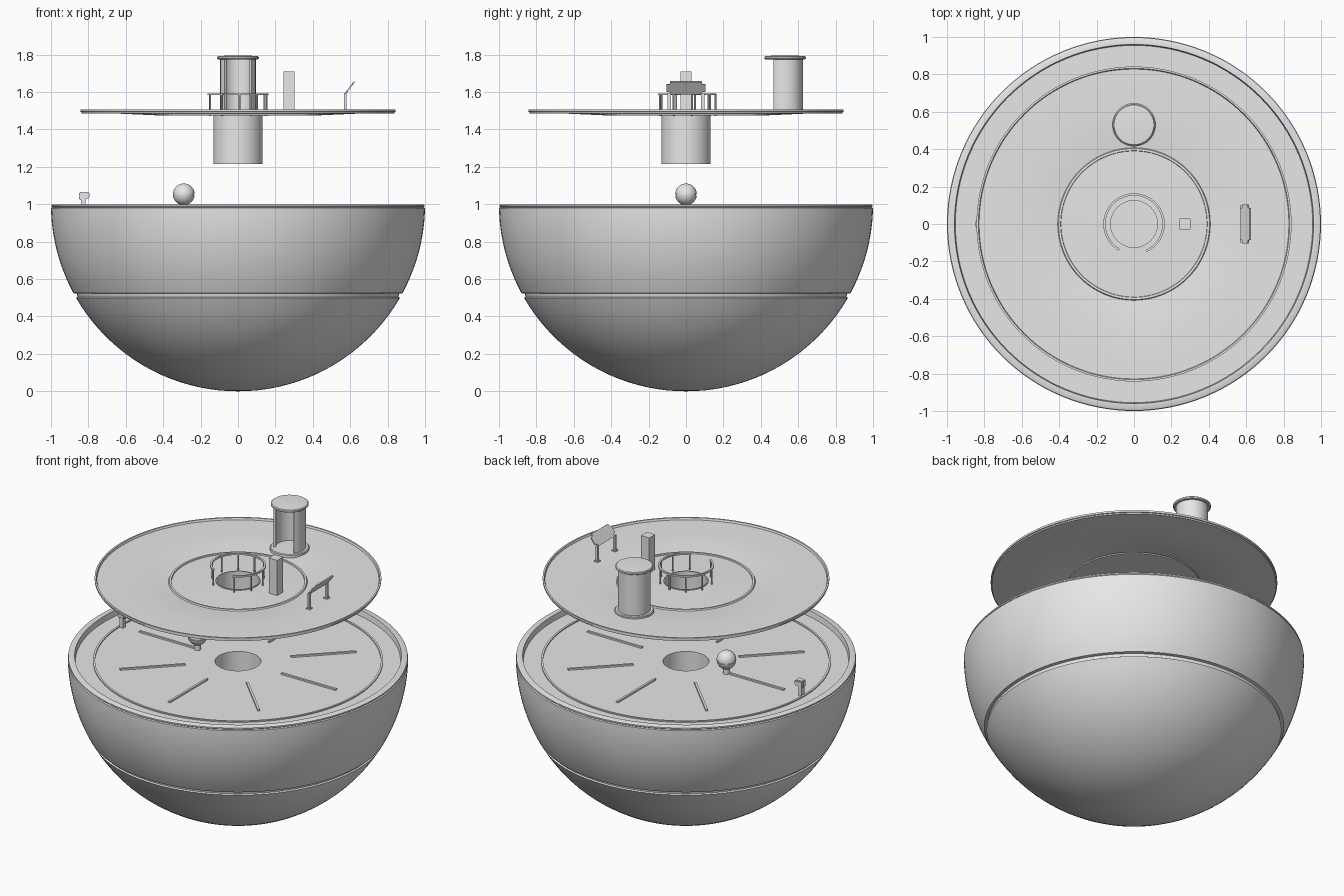
import bpy, bmesh, math
from mathutils import Matrix, Vector

if "Cube" in bpy.data.objects:
    bpy.data.objects.remove(bpy.data.objects["Cube"])

grey = bpy.data.materials.new("light_grey")
grey.diffuse_color = (0.8, 0.8, 0.8, 1)
grey.use_nodes = True
grey.node_tree.nodes["Principled BSDF"].inputs["Base Color"].default_value = grey.diffuse_color


def finish(name, bm, loc=(0, 0, 0), angle=30):
    bmesh.ops.recalc_face_normals(bm, faces=bm.faces[:])
    me = bpy.data.meshes.new(name)
    bm.to_mesh(me)
    bm.free()
    me.materials.append(grey)
    me.shade_smooth()
    me.set_sharp_from_angle(angle=math.radians(angle))
    ob = bpy.data.objects.new(name, me)
    ob.location = loc
    bpy.context.collection.objects.link(ob)
    return ob


def lathe(name, profile, loc=(0, 0, 0), steps=128, start=0, sweep=360, closed=False):
    """Spin an (r, z) profile about z; partial sweeps get end caps."""
    bm = bmesh.new()
    a = math.radians(start)
    vs = [bm.verts.new((r * math.cos(a), r * math.sin(a), z)) for r, z in profile]
    es = [bm.edges.new(p) for p in zip(vs, vs[1:])]
    if closed:
        es.append(bm.edges.new((vs[-1], vs[0])))
    bmesh.ops.spin(bm, geom=vs + es, cent=(0, 0, 0), axis=(0, 0, 1),
                   angle=math.radians(sweep), steps=steps)
    bmesh.ops.remove_doubles(bm, verts=bm.verts[:], dist=1e-5)
    if sweep < 360:
        bmesh.ops.holes_fill(bm, edges=bm.edges[:], sides=0)
    return finish(name, bm, loc)


def add_box(bm, size, mat):
    bmesh.ops.create_cube(bm, size=1, matrix=mat @ Matrix.Diagonal((*size, 1)))


def box(name, lo, hi):
    lo, hi = Vector(lo), Vector(hi)
    bm = bmesh.new()
    add_box(bm, hi - lo, Matrix.Translation((lo + hi) / 2))
    return finish(name, bm)


def arc(radius, cz, z0, z1, n):
    """Points on a sphere outline between two heights."""
    t0 = math.asin(max(-1, min(1, (z0 - cz) / radius)))
    t1 = math.asin(max(-1, min(1, (z1 - cz) / radius)))
    ts = [t0 + (t1 - t0) * i / n for i in range(n + 1)]
    return [(max(0, radius * math.cos(t)), cz + radius * math.sin(t)) for t in ts]


# Hemisphere bowl: lower shell, seam step, upper shell, rim, floor and shaft recess
bowl = [(0, 0)] + arc(1, 1, 0, 0.5, 20)[1:]
bowl += [(0.858, 0.505), (0.862, 0.522)] + arc(1, 1, 0.525, 0.98, 14)
bowl += [(0.993, 0.984), (0.997, 0.988), (0.997, 0.996), (0.99, 1.0), (0.96, 1.0),
         (0.955, 0.965), (0.852, 0.965), (0.852, 0.972), (0.84, 0.972), (0.84, 0.965),
         (0.135, 0.965), (0.135, 0.71), (0, 0.71)]
lathe("bowl_hull", bowl)

# Eight radial strips on the bowl floor
bm = bmesh.new()
for k in range(8):
    add_box(bm, (0.39, 0.014, 0.012),
            Matrix.Rotation(k * math.pi / 4, 4, 'Z') @ Matrix.Translation((0.51, 0, 0.969)))
finish("floor_strips", bm)

# Small ball with a seam band, standing on the bowl floor
ball = arc(0.058, 1.053, 0.995, 1.046, 10)
ball += [(0.054, 1.047), (0.054, 1.054)] + arc(0.058, 1.053, 1.055, 1.111, 10)
lathe("seam_ball", ball, (-0.29, 0, 0), steps=40)
lathe("ball_foot", [(0, 0.96), (0.02, 0.96), (0.02, 1.0), (0, 1.0)], (-0.29, 0, 0), steps=20)

# Little post with a tapered head
box("head_post", (-0.84, -0.014, 0.965), (-0.815, 0.014, 1.04))
bm = bmesh.new()
add_box(bm, (0.055, 0.06, 0.045), Matrix.Translation((-0.822, 0, 1.043)))
for v in bm.verts:
    if v.co.x < -0.822:
        v.co.y *= 0.6
    elif v.co.z < 1.04:
        v.co.z -= -0.012
bmesh.ops.bevel(bm, geom=bm.edges[:], offset=0.006, segments=2, affect='EDGES')
finish("post_head", bm)

# Floating deck: raised lip, flat outer ring, sloped middle ring, centre platform
lathe("upper_deck", [
    (0.13, 1.485), (0.39, 1.480), (0.392, 1.487), (0.404, 1.487), (0.408, 1.480),
    (0.50, 1.489), (0.58, 1.493), (0.65, 1.495), (0.828, 1.495), (0.832, 1.507),
    (0.842, 1.507), (0.842, 1.495), (0.836, 1.493), (0.836, 1.485), (0.65, 1.485),
    (0.404, 1.474), (0.392, 1.480), (0.39, 1.474), (0.13, 1.474)], closed=True)

# Central shaft hanging below the deck, open at the top
lathe("central_shaft", [(0, 1.216), (0.132, 1.216), (0.132, 1.490), (0.125, 1.490),
                        (0.125, 1.223), (0, 1.223)], steps=64)

# Railing round the shaft with a gap at the front
gap_end, run = -66, 306
lathe("rail_top", [(0.152, 1.583), (0.164, 1.583), (0.164, 1.593), (0.152, 1.593)],
      steps=56, start=gap_end, sweep=run, closed=True)
bm = bmesh.new()
for k in range(9):
    a = math.radians(gap_end + 3 + (run - 6) * k / 8)
    bmesh.ops.create_cone(bm, cap_ends=True, segments=10, radius1=0.005, radius2=0.005,
                          depth=0.114, matrix=Matrix.Translation(
                              (0.157 * math.cos(a), 0.157 * math.sin(a), 1.53)))
finish("rail_posts", bm)

# Square pillar beside the railing
box("square_pillar", (0.243, -0.03, 1.478), (0.302, 0.03, 1.71))

# Tilted panel on two legs
bm = bmesh.new()
base, top = Vector((0.572, 0, 1.588)), Vector((0.622, 0, 1.656))
d = top - base
tilt = Matrix.Translation((base + top) / 2) @ Matrix.Rotation(-math.atan2(d.z, d.x), 4, 'Y')
add_box(bm, (d.length, 0.206, 0.008), tilt)
bm.normal_update()
side = (tilt.to_3x3() @ Vector((0, 0, 1))).normalized()
corners = [e for e in bm.edges
           if abs((e.verts[0].co - e.verts[1].co).normalized().dot(side)) > 0.99]
bmesh.ops.bevel(bm, geom=corners, offset=0.018, segments=5, affect='EDGES')
finish("tilted_panel", bm)
for s, n in ((-1, "front"), (1, "back")):
    y = s * 0.09
    box(n + "_panel_leg", (0.567, y - 0.009, 1.49), (0.580, y + 0.009, 1.596))
    box(n + "_panel_foot", (0.560, y - 0.013, 1.49), (0.588, y + 0.013, 1.500))

# Booth: base ring, round wall open to the front, domed cap
booth = (0, 0.53, 0)
lathe("booth_base", [(0, 1.485), (0.115, 1.485), (0.115, 1.502), (0.110, 1.506), (0, 1.506)],
      booth, steps=64)
lathe("booth_wall", [(0.082, 1.50), (0.095, 1.50), (0.095, 1.782), (0.082, 1.782)],
      booth, steps=56, start=-40, sweep=260, closed=True)
lathe("booth_cap", [(0, 1.775), (0.106, 1.775), (0.111, 1.779), (0.111, 1.788),
                    (0.106, 1.792), (0.06, 1.795), (0, 1.796)], booth, steps=64)
